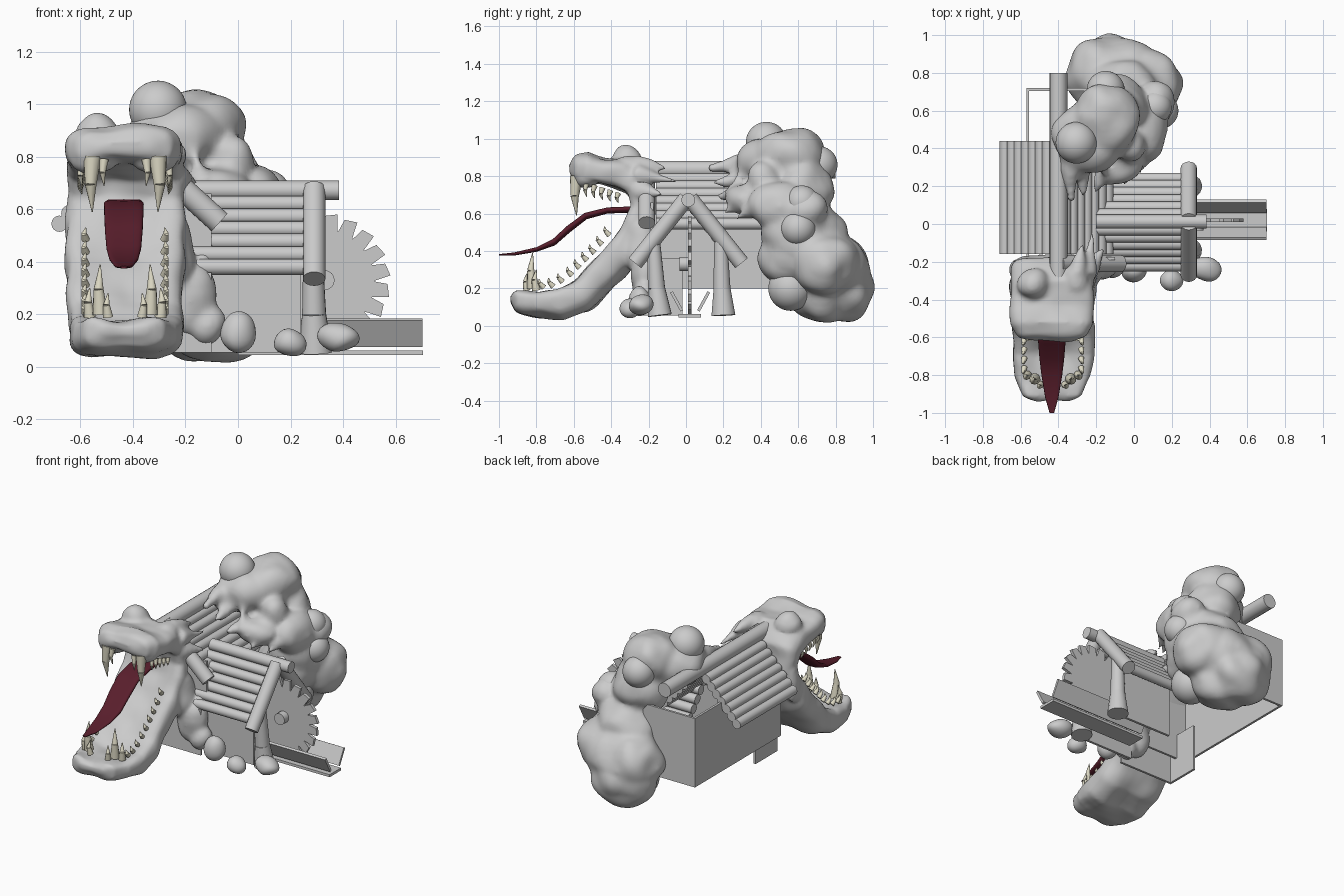
import bpy, bmesh, math, random
from mathutils import Vector, Matrix, noise

random.seed(4)
HX = -0.43  # centre line of the head


def finish(name, bm, col=None, angle=40):
    bmesh.ops.recalc_face_normals(bm, faces=bm.faces)
    me = bpy.data.meshes.new(name)
    bm.to_mesh(me)
    bm.free()
    ob = bpy.data.objects.new(name, me)
    bpy.context.collection.objects.link(ob)
    bpy.ops.object.select_all(action='DESELECT')
    ob.select_set(True)
    bpy.context.view_layer.objects.active = ob
    if angle:
        bpy.ops.object.shade_smooth_by_angle(angle=math.radians(angle))
    if col:
        m = bpy.data.materials.new(name + "_colour")
        m.diffuse_color = (*col, 1)
        me.materials.append(m)
    return ob


def tube(bm, a, b, r0, r1=None, n=16):
    a, b = Vector(a), Vector(b)
    d = b - a
    mat = Matrix.Translation((a + b) / 2) @ d.to_track_quat('Z', 'Y').to_matrix().to_4x4()
    bmesh.ops.create_cone(bm, cap_ends=True, segments=n, radius1=r0,
                          radius2=r0 if r1 is None else r1, depth=d.length, matrix=mat)


def box(bm, x0, x1, y0, y1, z0, z1):
    mat = Matrix.Translation(((x0 + x1) / 2, (y0 + y1) / 2, (z0 + z1) / 2))
    bmesh.ops.create_cube(bm, size=1, matrix=mat @ Matrix.Diagonal((x1 - x0, y1 - y0, z1 - z0, 1)))


def ball(bm, x, y, z, rx, ry=None, rz=None, sub=3):
    mat = Matrix.Translation((x, y, z)) @ Matrix.Diagonal((rx, ry or rx, rz or rx, 1))
    bmesh.ops.create_icosphere(bm, subdivisions=sub, radius=1, matrix=mat)


def loft(bm, secs, cx, hollow=1.0, n=28, p=0.68):
    """Rings between an outer and an inner point (y, z), with a half width."""
    rings = []
    for yo, zo, yi, zi, hw in secs:
        mid, half = Vector((cx, (yo + yi) / 2, (zo + zi) / 2)), Vector((0, (yi - yo) / 2, (zi - zo) / 2))
        ring = []
        for k in range(n):
            t = 2 * math.pi * k / n
            c, s = math.cos(t), math.sin(t)
            u, v = math.copysign(abs(c) ** p, c), math.copysign(abs(s) ** p, s)
            if s > 0:
                v *= hollow + (1 - hollow) * u * u
            ring.append(bm.verts.new(mid + Vector((u * hw, 0, 0)) + half * v))
        rings.append(ring)
    for r, q in zip(rings, rings[1:]):
        for k in range(n):
            bm.faces.new((r[k], r[(k + 1) % n], q[(k + 1) % n], q[k]))
    bm.faces.new(rings[0])
    bm.faces.new(rings[-1])


def flesh(name, bm, voxel, smooth, bump):
    """Fuse the lumps into one lumpy skin."""
    ob = finish(name, bm, angle=None)
    m = ob.modifiers.new("fuse", 'REMESH')
    m.mode, m.voxel_size = 'VOXEL', voxel
    m = ob.modifiers.new("soften", 'SMOOTH')
    m.factor, m.iterations = 0.5, smooth
    me = bpy.data.meshes.new_from_object(ob.evaluated_get(bpy.context.evaluated_depsgraph_get()))
    ob.modifiers.clear()
    ob.data = me
    shift = [v.normal * bump * noise.noise(v.co * 7) for v in me.vertices]
    for v, s in zip(me.vertices, shift):
        v.co += s
    for f in me.polygons:
        f.use_smooth = True


# house walls, open above and below, with the thin entrance walls
bm = bmesh.new()
box(bm, -0.57, -0.555, -0.19, 0.72, 0.2, 0.66)
box(bm, -0.57, -0.1, 0.705, 0.72, 0.2, 0.66)
box(bm, -0.57, -0.1, -0.19, -0.175, 0.2, 0.66)
box(bm, -0.5, -0.485, -0.25, -0.02, 0.055, 0.36)
box(bm, -0.5, -0.1, -0.25, -0.235, 0.055, 0.36)
for y in (-0.17, 0.19):
    box(bm, -0.115, 0.24, y - 0.008, y + 0.008, 0.055, 0.42)
finish("house_walls", bm, angle=None)

# main roof logs along y, ridge log and front rafter
bm = bmesh.new()
for side in (-1, 1):
    for i in range(7):
        t = i / 6
        x, z = -0.41 + side * (0.045 + 0.225 * t), 0.785 - 0.24 * t
        tube(bm, (x, -0.16, z), (x, 0.44, z), 0.031)
finish("main_roof_logs", bm)
bm = bmesh.new()
tube(bm, (-0.40, -0.34, 0.835), (-0.40, 0.80, 0.835), 0.047)
finish("main_ridge_log", bm)
bm = bmesh.new()
tube(bm, (-0.40, -0.21, 0.85), (-0.07, -0.21, 0.55), 0.045)
finish("main_rafter", bm)

# side wing roof along x, ridge, rafters and flared legs
bm = bmesh.new()
for side in (-1, 1):
    for i in range(6):
        t = i / 5
        y, z = 0.01 + side * (0.04 + 0.19 * t), 0.62 - 0.24 * t
        tube(bm, (-0.2, y, z), (0.25, y, z), 0.031)
finish("wing_roof_logs", bm)
bm = bmesh.new()
tube(bm, (-0.2, 0.012, 0.672), (0.385, 0.012, 0.672), 0.037)
finish("wing_ridge_log", bm)
bm = bmesh.new()
for side in (-1, 1):
    tube(bm, (0.29, 0.012 + side * 0.01, 0.68), (0.29, 0.012 + side * 0.285, 0.335), 0.043)
finish("wing_rafters", bm)
bm = bmesh.new()
for y0, y1 in ((-0.14, -0.175), (0.2, 0.185)):
    tube(bm, (0.295, y0, 0.055), (0.29, (y0 + y1) / 2, 0.2), 0.065, 0.046)
    tube(bm, (0.29, (y0 + y1) / 2, 0.2), (0.285, y1, 0.46), 0.046, 0.036)
finish("wing_legs", bm)

# saw blade with raked teeth, and hub
bm = bmesh.new()
teeth, pts = 20, []
for i in range(teeth):
    for f, r in ((0, 0.2), (0.12, 0.25), (0.72, 0.262), (0.95, 0.2)):
        a = -2 * math.pi * (i + f) / teeth
        pts.append(bm.verts.new((0.32 + r * math.cos(a), 0.01, 0.325 + r * math.sin(a))))
face = bm.faces.new(pts)
ext = bmesh.ops.extrude_face_region(bm, geom=[face])
bmesh.ops.translate(bm, vec=(0, 0.02, 0), verts=[v for v in ext['geom'] if isinstance(v, bmesh.types.BMVert)])
finish("saw_blade", bm, angle=None)
bm = bmesh.new()
tube(bm, (0.33, -0.035, 0.33), (0.33, 0.03, 0.33), 0.038)
finish("saw_hub", bm)

# saw trough: bottom plank and two leaning side planks
bm = bmesh.new()
box(bm, 0.0, 0.705, -0.04, 0.08, 0.045, 0.062)
for side in (-1, 1):
    mat = Matrix.Translation((0.352, 0.022 + side * 0.072, 0.13)) @ Matrix.Rotation(-side * 0.5, 4, 'X')
    bmesh.ops.create_cube(bm, size=1, matrix=mat @ Matrix.Diagonal((0.7, 0.016, 0.115, 1)))
finish("saw_trough", bm, angle=None)

# boulders by the wing
bm = bmesh.new()
for b in ((0.0, -0.25, 0.13, 0.062, 0.055, 0.08), (0.2, -0.3, 0.093, 0.066, 0.06, 0.052),
          (0.385, -0.24, 0.11, 0.08, 0.065, 0.055)):
    ball(bm, *b)
for v in bm.verts:
    v.co += 0.012 * noise.noise_vector(v.co * 9)
finish("boulders", bm, angle=80)

# head: one C-shaped loft from lower jaw tip, round the throat, to the snout
bm = bmesh.new()
loft(bm, [(-0.945, 0.12, -0.94, 0.17, 0.08), (-0.91, 0.075, -0.91, 0.21, 0.155),
          (-0.80, 0.04, -0.82, 0.21, 0.2), (-0.66, 0.03, -0.70, 0.225, 0.215),
          (-0.52, 0.08, -0.60, 0.29, 0.218), (-0.40, 0.18, -0.495, 0.40, 0.218),
          (-0.29, 0.30, -0.405, 0.505, 0.225), (-0.21, 0.44, -0.345, 0.595, 0.225),
          (-0.16, 0.62, -0.315, 0.65, 0.215), (-0.18, 0.80, -0.34, 0.69, 0.21),
          (-0.30, 0.905, -0.41, 0.705, 0.215), (-0.42, 0.895, -0.47, 0.73, 0.22),
          (-0.52, 0.925, -0.55, 0.74, 0.22), (-0.59, 0.905, -0.6, 0.765, 0.185),
          (-0.625, 0.86, -0.62, 0.80, 0.1)], HX, hollow=0.5)
for b in ((-0.535, -0.32, 0.89, 0.09, 0.08, 0.08), (-0.31, -0.3, 0.86, 0.07, 0.08, 0.06),
          (-0.55, -0.53, 0.79, 0.09, 0.07, 0.06), (-0.31, -0.53, 0.79, 0.09, 0.07, 0.06),
          (-0.24, -0.24, 0.42, 0.07, 0.09, 0.16), (-0.18, -0.22, 0.25, 0.1, 0.08, 0.13),
          (-0.12, -0.22, 0.17, 0.075, 0.07, 0.08), (-0.62, -0.24, 0.55, 0.05, 0.06, 0.14)):
    ball(bm, *b)
for a, b in (((-0.3, -0.27, 0.87), (-0.27, -0.1, 0.84)), ((-0.25, -0.27, 0.82), (-0.22, -0.04, 0.77)),
             ((-0.25, -0.25, 0.72), (-0.16, -0.13, 0.7)), ((-0.18, -0.2, 0.33), (-0.1, -0.17, 0.47))):
    tube(bm, a, b, 0.05, 0.012)
flesh("monster_head", bm, 0.013, 5, 0.02)

# tongue
bm = bmesh.new()
loft(bm, [(-0.29, 0.605, -0.29, 0.645, 0.07), (-0.42, 0.60, -0.42, 0.64, 0.076), (-0.53, 0.57, -0.545, 0.61, 0.075),
          (-0.62, 0.50, -0.64, 0.54, 0.072), (-0.70, 0.43, -0.715, 0.47, 0.066), (-0.80, 0.395, -0.80, 0.425, 0.055),
          (-0.92, 0.375, -0.92, 0.395, 0.035), (-1.0, 0.375, -1.0, 0.385, 0.012)], HX - 0.005, hollow=0.6, p=0.8)
finish("tongue", bm, (0.1, 0.013, 0.025), 60)

# teeth, mirrored about the head's centre line
bm = bmesh.new()
for s in (-1, 1):
    def tooth(dx, y, z, h, r, lean=0.0):
        base = (HX + s * dx, y, z)
        mid = (HX + s * (dx + 0.006), y - 0.01 + lean / 2, z + h * 0.5)
        tube(bm, base, mid, r, r * 0.65, 10)
        tube(bm, mid, (HX + s * dx, y + lean, z + h), r * 0.65, 0.002, 10)
    tooth(0.125, -0.585, 0.8, -0.21, 0.035)
    tooth(0.08, -0.595, 0.79, -0.1, 0.018)
    for i in range(5):
        tooth(0.165, -0.53 + i * 0.042, 0.765 - i * 0.014, -0.075 + i * 0.006, 0.016)
    tooth(0.095, -0.82, 0.2, 0.19, 0.03)
    tooth(0.135, -0.80, 0.19, 0.11, 0.024)
    tooth(0.065, -0.85, 0.19, 0.09, 0.02)
    for y, z in ((-0.76, 0.205), (-0.71, 0.21), (-0.66, 0.235), (-0.61, 0.27), (-0.57, 0.31),
                 (-0.53, 0.35), (-0.49, 0.39), (-0.45, 0.435), (-0.41, 0.485)):
        tooth(0.15, y, z, 0.045, 0.016, -0.025)
finish("teeth", bm, (0.72, 0.69, 0.55), 50)

# fleshy growth over the back of the house
bm = bmesh.new()
for b in ((-0.24, 0.46, 0.86, 0.19, 0.2, 0.15), (-0.15, 0.56, 0.9, 0.18, 0.19, 0.17),
          (-0.1, 0.62, 0.72, 0.18, 0.16, 0.19), (-0.03, 0.42, 0.78, 0.09, 0.1, 0.1),
          (0.06, 0.5, 0.64, 0.13, 0.16, 0.12), (0.03, 0.6, 0.48, 0.17, 0.2, 0.2),
          (0.0, 0.53, 0.36, 0.17, 0.14, 0.16), (-0.05, 0.72, 0.45, 0.2, 0.15, 0.2),
          (-0.08, 0.76, 0.3, 0.25, 0.22, 0.21), (0.07, 0.74, 0.34, 0.19, 0.18, 0.18),
          (-0.13, 0.83, 0.2, 0.22, 0.17, 0.18), (-0.08, 0.72, 0.17, 0.2, 0.18, 0.16),
          (-0.18, 0.8, 0.3, 0.18, 0.19, 0.18), (0.12, 0.64, 0.62, 0.1, 0.11, 0.11),
          (-0.31, 0.36, 0.83, 0.09, 0.12, 0.08), (-0.08, 0.32, 0.68, 0.12, 0.1, 0.09)):
    ball(bm, *b)
for a, b in (((-0.33, 0.32, 0.87), (-0.33, 0.12, 0.84)), ((-0.27, 0.32, 0.8), (-0.27, 0.14, 0.76)),
             ((-0.15, 0.34, 0.72), (-0.2, 0.17, 0.69)), ((-0.04, 0.34, 0.68), (-0.05, 0.2, 0.6)),
             ((0.06, 0.4, 0.64), (0.03, 0.26, 0.57)), ((-0.2, 0.36, 0.9), (-0.13, 0.22, 0.7))):
    tube(bm, a, b, 0.055, 0.012)
flesh("back_growth", bm, 0.017, 7, 0.025)

# round boils on the growth
bm = bmesh.new()
for b in ((-0.305, 0.43, 0.98, 0.11), (-0.15, 0.71, 0.86, 0.1), (-0.02, 0.41, 0.79, 0.075),
          (0.14, 0.6, 0.52, 0.095), (0.02, 0.56, 0.2, 0.12), (0.11, 0.62, 0.66, 0.09)):
    ball(bm, *b, sub=4)
finish("boils", bm, angle=80)
